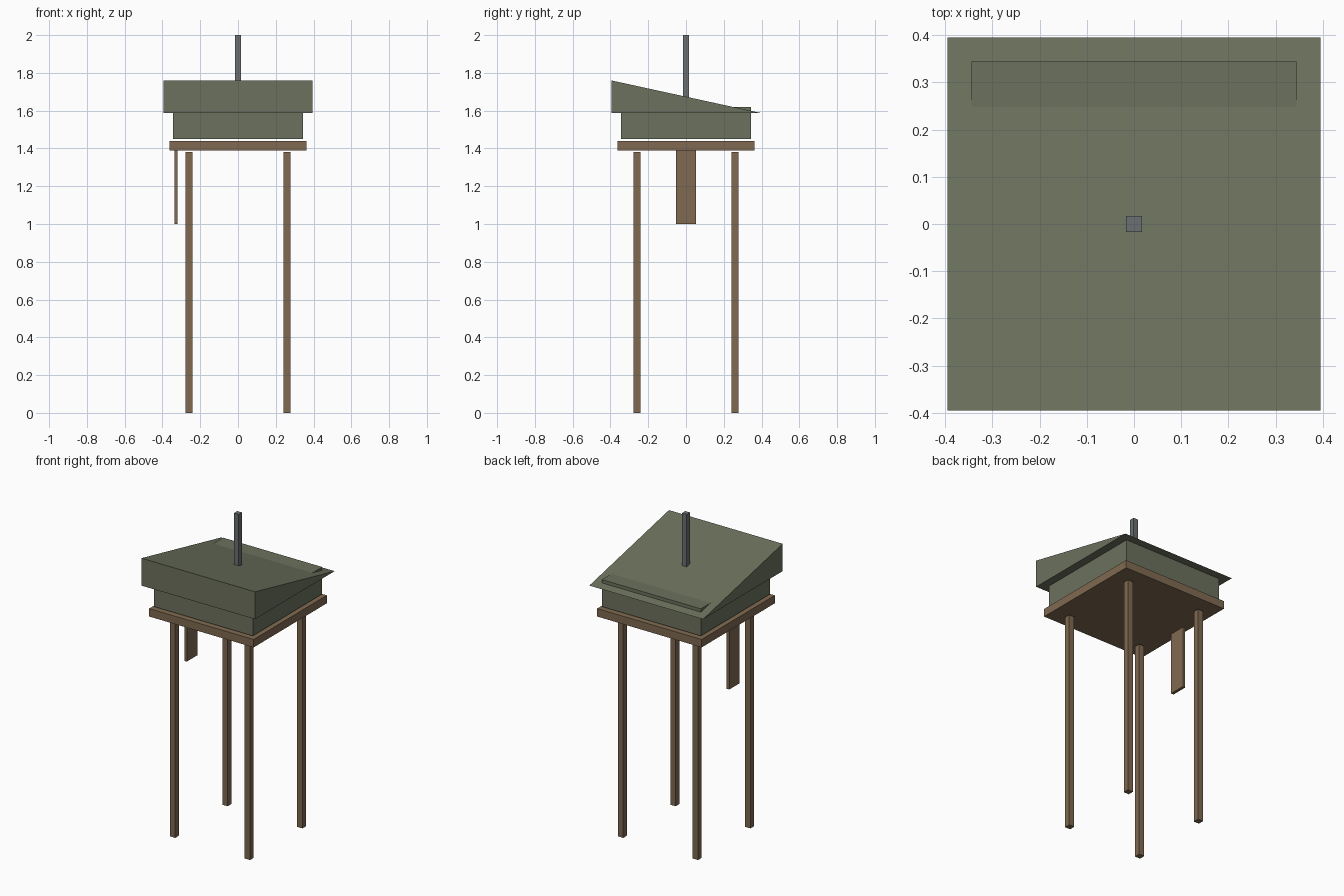
import bpy
import bmesh

if "Cube" in bpy.data.objects:
    bpy.data.objects.remove(bpy.data.objects["Cube"])


def material(name, r, g, b):
    """Flat colour given as 0-255 sRGB, stored as linear."""
    def lin(c):
        c /= 255
        return c / 12.92 if c <= 0.04045 else ((c + 0.055) / 1.055) ** 2.4
    m = bpy.data.materials.new(name)
    m.diffuse_color = (lin(r), lin(g), lin(b), 1)
    m.use_nodes = True
    m.node_tree.nodes["Principled BSDF"].inputs["Base Color"].default_value = m.diffuse_color
    return m


OLIVE = material("olive paint", 108, 113, 93)
WOOD = material("brown wood", 128, 106, 81)
METAL = material("grey metal", 107, 112, 113)


def prism(name, profile, x0, x1, mat):
    """Extrude a (y, z) profile along x from x0 to x1."""
    bm = bmesh.new()
    face = bm.faces.new([bm.verts.new((x0, y, z)) for y, z in profile])
    ext = bmesh.ops.extrude_face_region(bm, geom=[face])
    verts = [v for v in ext["geom"] if isinstance(v, bmesh.types.BMVert)]
    bmesh.ops.translate(bm, verts=verts, vec=(x1 - x0, 0, 0))
    bmesh.ops.recalc_face_normals(bm, faces=bm.faces)
    mesh = bpy.data.meshes.new(name)
    bm.to_mesh(mesh)
    bm.free()
    mesh.materials.append(mat)
    obj = bpy.data.objects.new(name, mesh)
    bpy.context.collection.objects.link(obj)
    return obj


def box(name, cx, cy, hx, hy, z0, z1, mat):
    """Box from centre, half sizes and height range."""
    profile = [(cy - hy, z0), (cy + hy, z0), (cy + hy, z1), (cy - hy, z1)]
    return prism(name, profile, cx - hx, cx + hx, mat)


# Four stilts just short of the deck
for side, sx in (("left", -1), ("right", 1)):
    for end, sy in (("front", -1), ("back", 1)):
        box(f"{end}_{side}_leg", sx * 0.26, sy * 0.26, 0.0185, 0.0185, 0, 1.38, WOOD)

# Deck and hanging ladder board on the left side
box("deck", 0, 0, 0.363, 0.363, 1.39, 1.44, WOOD)
box("ladder_board", -0.328, 0, 0.009, 0.052, 1.0, 1.395, WOOD)

# Cabin, whose back top edge breaks through the roof
box("cabin", 0, 0, 0.344, 0.344, 1.45, 1.62, OLIVE)

# Wedge roof sloping down to the back
prism("roof", [(-0.395, 1.588), (0.395, 1.588), (-0.395, 1.76)], -0.395, 0.395, OLIVE)

# Mast through the roof
box("mast", 0, 0, 0.0165, 0.0165, 1.64, 2.0, METAL)
